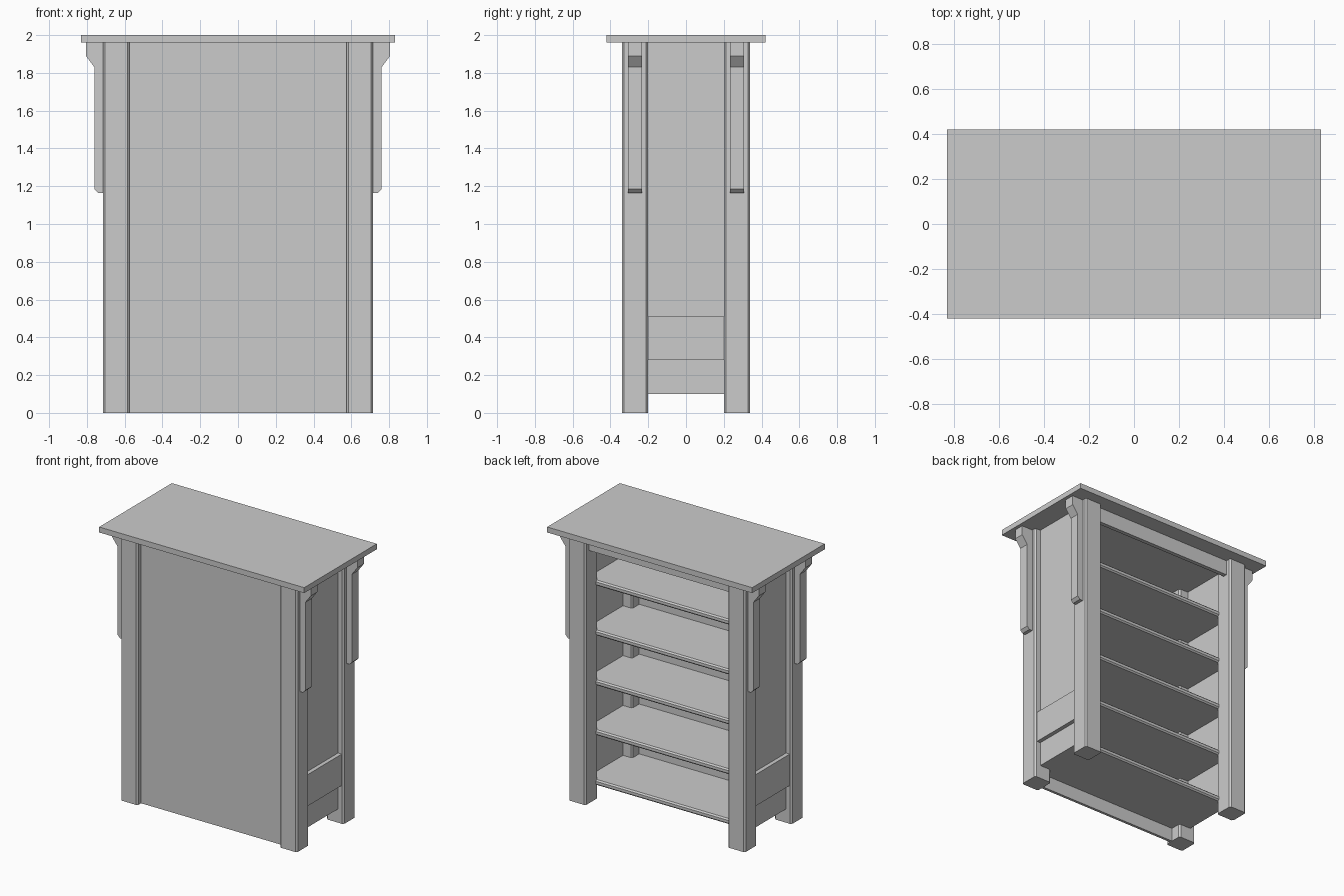
import bpy, bmesh

if "Cube" in bpy.data.objects:
    bpy.data.objects.remove(bpy.data.objects["Cube"])


def box(name, x, y, z, chamfer=0.0, pick=None):
    """Box from (min, max) ranges; picked edges get a flat chamfer."""
    bm = bmesh.new()
    bmesh.ops.create_cube(bm, size=1)
    for v in bm.verts:
        v.co = [r[0] if c < 0 else r[1] for c, r in zip(v.co, (x, y, z))]
    if chamfer:
        edges = [e for e in bm.edges if pick(e.verts[0].co, e.verts[1].co)]
        bmesh.ops.bevel(bm, geom=edges, offset=chamfer, segments=1,
                        affect='EDGES', profile=0.5)
    return finish(name, bm)


def finish(name, bm):
    bmesh.ops.recalc_face_normals(bm, faces=bm.faces)
    me = bpy.data.meshes.new(name)
    bm.to_mesh(me)
    bm.free()
    ob = bpy.data.objects.new(name, me)
    bpy.context.collection.objects.link(ob)
    return ob


def prism(name, profile, y0, y1):
    """Extrude an x-z profile along y."""
    bm = bmesh.new()
    f = bm.faces.new([bm.verts.new((px, y0, pz)) for px, pz in profile])
    ext = bmesh.ops.extrude_face_region(bm, geom=[f])["geom"]
    bmesh.ops.translate(bm, vec=(0, y1 - y0, 0),
                        verts=[g for g in ext if isinstance(g, bmesh.types.BMVert)])
    return finish(name, bm)


def mirror(ob, x=True, y=False):
    m = ob.modifiers.new("mirror", 'MIRROR')
    m.use_axis = (x, y, False)
    m.use_clip = False
    m.use_mirror_merge = False


def vertical(a, b):
    return abs(a.z - b.z) > 0.1


# Top board
box("top_board", (-0.83, 0.83), (-0.42, 0.42), (1.96, 2.0))

# Four corner legs with chamfered vertical edges
legs = box("corner_legs", (0.575, 0.715), (0.20, 0.34), (0, 1.96), 0.011, vertical)
mirror(legs, y=True)

# Brackets under the top overhang
bracket_profile = [(0.71, 1.165), (0.74, 1.165), (0.76, 1.185), (0.76, 1.83),
                   (0.805, 1.89), (0.805, 1.96), (0.71, 1.96)]
brackets = prism("brackets", bracket_profile, 0.232, 0.306)
mirror(brackets, y=True)

# Closed panel on the front, open shelves face the back
box("front_panel", (-0.60, 0.60), (-0.30, -0.28), (0, 1.96))

# Side panels and their low rails
mirror(box("side_panels", (0.65, 0.67), (-0.22, 0.22), (0.10, 1.96)))
mirror(box("side_rails", (0.66, 0.70), (-0.21, 0.21), (0.28, 0.51)))

# Rail under the top on the open side
box("top_rail", (-0.60, 0.60), (0.27, 0.30), (1.85, 1.96))

# Shelves, each with a chamfered nosing between the legs
for i in range(5):
    z = 0.10 + 0.365 * i
    box(f"shelf_{i + 1}", (-0.655, 0.655), (-0.285, 0.20), (z, z + 0.04))
    box(f"shelf_nosing_{i + 1}", (-0.58, 0.58), (0.195, 0.22), (z, z + 0.04), 0.01,
        lambda a, b: a.y > 0.21 and b.y > 0.21 and abs(a.x - b.x) > 0.1)
